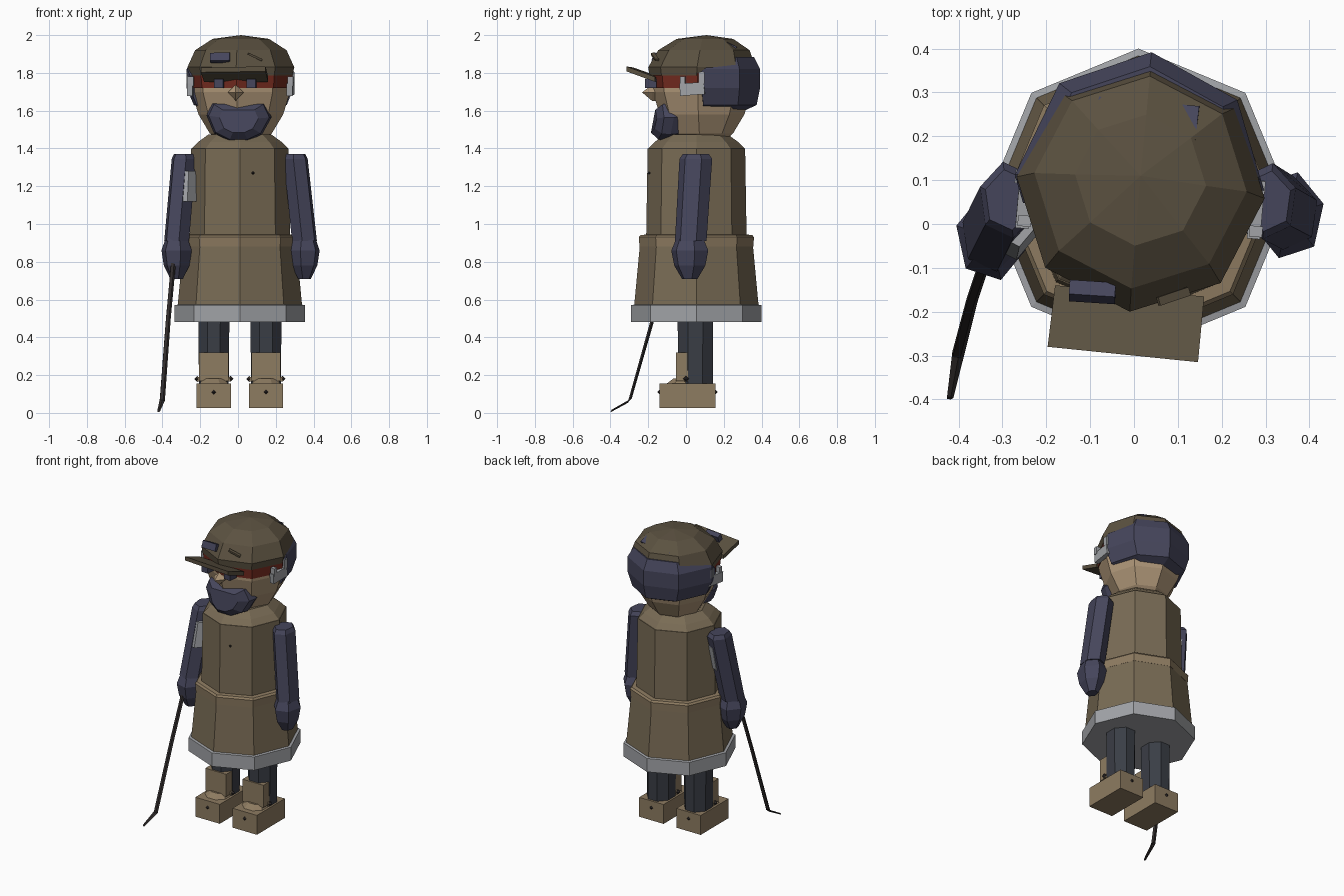
import bpy, bmesh, math
from mathutils import Vector, Matrix

if "Cube" in bpy.data.objects:
    bpy.data.objects.remove(bpy.data.objects["Cube"])


def material(name, col):
    m = bpy.data.materials.new(name)
    m.diffuse_color = (*col, 1)
    m.use_nodes = True
    m.node_tree.nodes["Principled BSDF"].inputs["Base Color"].default_value = m.diffuse_color
    return m


COAT = material("coat_brown", (.19, .147, .09))
TRIM = material("trim_tan", (.27, .2, .12))
CAP = material("cap_brown", (.105, .083, .052))
SKIN = material("skin", (.43, .31, .19))
NAVY = material("navy", (.06, .06, .105))
DARK = material("trousers_dark", (.042, .047, .06))
RED = material("band_red", (.18, .025, .014))
GREY = material("grey", (.36, .37, .39))
BLACK = material("near_black", (.03, .025, .025))


def finish(name, bm, mat):
    bmesh.ops.remove_doubles(bm, verts=bm.verts, dist=1e-4)
    bmesh.ops.recalc_face_normals(bm, faces=bm.faces)
    me = bpy.data.meshes.new(name)
    bm.to_mesh(me)
    bm.free()
    me.materials.append(mat)
    ob = bpy.data.objects.new(name, me)
    bpy.context.collection.objects.link(ob)
    return ob


def skin_rings(bm, rings):
    """Join equal-length point rings with quads and cap both ends."""
    vs = [[bm.verts.new(p) for p in r] for r in rings]
    n = len(vs[0])
    for a, b in zip(vs, vs[1:]):
        for i in range(n):
            bm.faces.new((a[i], a[(i + 1) % n], b[(i + 1) % n], b[i]))
    bm.faces.new(vs[0])
    bm.faces.new(vs[-1])


def loft(name, sections, mat, n=8, rot=0, cuts=()):
    """Stack of level n-gons, each (x, y, z, rx, ry); cuts remove what is on the normal side."""
    bm = bmesh.new()
    ang = [math.radians(rot) + i * math.tau / n for i in range(n)]
    skin_rings(bm, [[(x + rx * math.cos(a), y + ry * math.sin(a), z) for a in ang]
                    for x, y, z, rx, ry in sections])
    bmesh.ops.recalc_face_normals(bm, faces=bm.faces)
    for co, no in cuts:
        bmesh.ops.bisect_plane(bm, geom=bm.verts[:] + bm.edges[:] + bm.faces[:], plane_co=co,
                               plane_no=no, clear_outer=True)
        bmesh.ops.holes_fill(bm, edges=[e for e in bm.edges if e.is_boundary])
    return finish(name, bm, mat)


def lathe(name, prof, mat, cx, cy, rot=0, cuts=()):
    return loft(name, [(cx, cy, z, r, r) for r, z in prof], mat, 8, rot, cuts)


def box(name, c, s, mat, rot=(0, 0, 0)):
    bm = bmesh.new()
    m = Matrix.Translation(c)
    for ax, a in zip("XYZ", rot):
        m = m @ Matrix.Rotation(math.radians(a), 4, ax)
    bmesh.ops.create_cube(bm, size=1, matrix=m @ Matrix.Diagonal((*s, 1)))
    return finish(name, bm, mat)


def stud(name, c, r, mat):
    loft(name, [(c[0], c[1], c[2] + d * r, max(k * r, 1e-5), max(k * r, 1e-5))
                for d, k in ((-1, 0), (0, 1), (1, 0))], mat, 4)


# coat: collar, body, skirt, hem
CX, CY = .01, .055
lathe("coat_collar", [(.25, 1.395), (.255, 1.40), (.22, 1.435), (.165, 1.475), (.12, 1.475)], COAT, CX, CY)
lathe("coat_body", [(.266, .92), (.258, 1.40)], COAT, CX, CY)
lathe("coat_belt", [(.301, .88), (.305, .93), (.295, .942), (.25, .945)], TRIM, CX, CY)
lathe("coat_skirt", [(.33, .56), (.299, .89)], COAT, CX, CY)
lathe("coat_hem", [(.345, .48), (.345, .57), (.32, .575)], GREY, CX, CY)
stud("coat_button", (.08, -.195, 1.27), .009, BLACK)

# head, slightly turned
HX, HY, TURN = .015, .085, -5
lathe("head", [(.13, 1.45), (.165, 1.48), (.225, 1.58), (.262, 1.70), (.265, 1.80)], SKIN, HX, HY, TURN)
lathe("head_band", [(.268, 1.72), (.277, 1.80)], RED, HX, HY, TURN)
loft("cap", [(HX, y, z, r, r) for y, z, r in
             ((.08, 1.785, .274), (.083, 1.83, .284), (.095, 1.92, .243), (.1, 1.98, .15), (.11, 2.0, 1e-5))],
     CAP, 8, TURN)

# cap brim: sloping plate
bm = bmesh.new()
corners = [(-.18, -.14, 1.765), (-.197, -.28, 1.815), (.146, -.315, 1.82), (.16, -.165, 1.765)]
skin_rings(bm, [[(x, y, z + d) for x, y, z in corners] for d in (-.012, .014)])
finish("cap_brim", bm, CAP)
box("cap_badge", (-.095, -.155, 1.88), (.105, .035, .045), NAVY, (-22, 0, -4))
box("cap_stitch", (.09, -.165, 1.885), (.08, .02, .012), CAP, (0, 25, 17))

# hair at the back of the head, with front and upper front cut off
loft("hair", [(HX, y, z, rx, ry) for y, z, rx, ry in
              ((.12, 1.60, .17, .19), (.095, 1.63, .25, .28), (.085, 1.72, .288, .308),
               (.085, 1.82, .288, .308), (.1, 1.885, .245, .26))], NAVY, 8, TURN,
     [(Vector((0, .07, 1.7)), Vector((.05, -1, -.12)).normalized()),
      (Vector((0, .07, 1.80)), Vector((0, -.6, .8)))])
box("hair_tuft", (.03, .235, 1.938), (.23, .085, .03), NAVY, (-25, 0, -6))

# beard: outline repeated in depth
bm = bmesh.new()
outline = [(-.17, 1.575), (-.14, 1.64), (.14, 1.64), (.175, 1.565), (.125, 1.475), (.05, 1.44),
           (-.05, 1.44), (-.13, 1.48)]
skin_rings(bm, [[(.003 + x * k, y + abs(x) * b, 1.55 + (z - 1.55) * k) for x, z in outline]
                for y, k, b in ((0, .9, 0), (-.125, 1, .35), (-.16, .93, .25), (-.198, .6, .25))])
finish("beard", bm, NAVY)

# nose and eyes
bm = bmesh.new()
skin_rings(bm, [[(-.012 + x * k, y, 1.697 + z * k) for x, z in ((-.042, 0), (0, .04), (.042, 0), (0, -.045))]
                for y, k in ((-.15, 1), (-.18, 1), (-.232, .01))])
finish("nose", bm, SKIN)
for side, x, y in (("right", -.1, -.178), ("left", .072, -.185)):
    box("eye_" + side, (x, y, 1.743), (.048, .06, .048), NAVY, (0, 0, TURN))

# grey strap clips on both sides of the head
for side, x, t in (("right", -.25, -1), ("left", .278, 1)):
    y = .045 - t * .012
    box("strap_clip_" + side, (x, y, 1.715), (.03, .13, .065), GREY, (4, 0, TURN))
    box("strap_clip_front_" + side, (x, y - .05, 1.755), (.03, .025, .05), GREY, (0, 0, TURN))
    box("strap_clip_tab_" + side, (x + t * .006, y + .05, 1.775), (.03, .03, .06), GREY, (0, 0, TURN))

# sleeves and mittens
for side, (sx, sy), (wx, wy) in (("right", (-.287, .055), (-.325, -.025)), ("left", (.305, .052), (.352, .025))):
    loft("sleeve_" + side, [(wx, wy, .91, .07, .085), (sx, sy, 1.345, .068, .088), (sx, sy, 1.37, .055, .07)],
         NAVY, 6, 20 if wx > 0 else -20)
    loft("mitten_" + side, [(wx, wy - .005, z, r, r * 1.22) for z, r in
                            ((.71, .035), (.78, .07), (.86, .083), (.925, .06))],
         NAVY, 6, 15 if wx > 0 else -15)

# patch wrapped on the inner right sleeve
loft("sleeve_patch", [(-.279, .005, 1.12, .062, .088), (-.272, .035, 1.28, .062, .088)], GREY, 6, -20)

# bent cane with a thin tip
bm = bmesh.new()
path = [(-.335, -.07, .88, .014), (-.37, -.175, .5, .014), (-.402, -.298, .065, .015), (-.42, -.397, .01, .008)]
skin_rings(bm, [[(x + r * math.cos(a), y + r * math.sin(a) * (.4 if i == 3 else .8), z + r * math.sin(a) * (.9 if i > 1 else .2))
                 for a in (math.tau * k / 5 for k in range(5))] for i, (x, y, z, r) in enumerate(path)])
finish("cane", bm, BLACK)

# legs and boots
for side, x in (("right", -.128), ("left", .148)):
    loft("trouser_leg_" + side, [(x, .05, .14, .085, .1), (x, .05, .56, .09, .102)], DARK, 8, 22.5)
    box("shin_guard_" + side, (x, -.017, .245), (.155, .072, .15), TRIM)
    box("boot_" + side, (x, .008, .09), (.181, .296, .13), TRIM)
    loft("boot_instep_" + side, [(x, -.035, .15, .085, .08), (x, -.02, .182, .06, .05)], TRIM, 8, 22.5)
    box("boot_strap_" + side, (x, .0, .178), (.178, .022, .022), TRIM)
    for t in (-1, 1):
        stud("boot_side_stud_" + side, (x + t * .088, 0, .18), .016, BLACK)
        stud("boot_toe_stud_" + side, (x, .008 + t * .148, .11), .012, BLACK)
